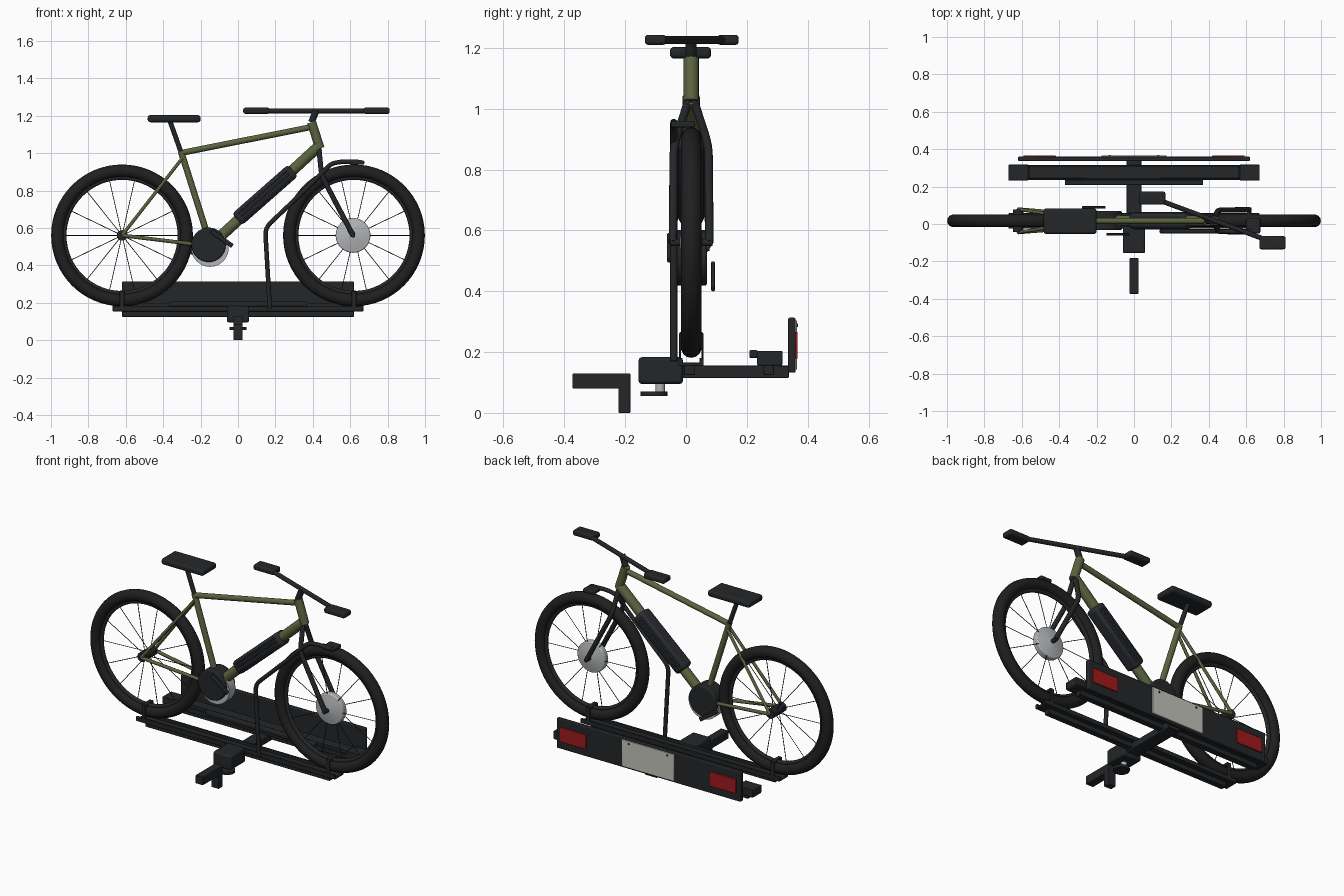
import bpy, math
from mathutils import Vector, Matrix

if "Cube" in bpy.data.objects:
    bpy.data.objects.remove(bpy.data.objects["Cube"])

def mat(name, c):
    m = bpy.data.materials.new(name)
    m.diffuse_color = (*c, 1)
    m.use_nodes = True
    m.node_tree.nodes["Principled BSDF"].inputs["Base Color"].default_value = m.diffuse_color
    return m

BLACK = mat("black", (0.017, 0.019, 0.021))
RUBBER = mat("rubber", (0.014, 0.014, 0.014))
OLIVE = mat("olive", (0.105, 0.125, 0.05))
SLATE = mat("slate", (0.022, 0.024, 0.03))
SILVER = mat("silver", (0.45, 0.46, 0.47))
PLATE = mat("plate", (0.55, 0.55, 0.5))
RED = mat("red", (0.35, 0.01, 0.012))
CY = 0.017  # bicycle centre plane

def finish(o, name, m, smooth=True):
    o.name = name
    o.data.materials.append(m)
    if smooth:
        bpy.ops.object.select_all(action='DESELECT')
        o.select_set(True)
        bpy.context.view_layer.objects.active = o
        bpy.ops.object.shade_smooth_by_angle(angle=math.radians(35))
    return o

def box(name, x, y, z, m=BLACK, bevel=0.003, seg=2):
    """Box from (min, max) pairs"""
    bpy.ops.mesh.primitive_cube_add(size=1, location=[sum(p) / 2 for p in (x, y, z)])
    o = bpy.context.object
    o.scale = [p[1] - p[0] for p in (x, y, z)]
    bpy.ops.object.transform_apply(location=False, rotation=False)
    if bevel:
        b = o.modifiers.new("bevel", 'BEVEL')
        b.width, b.segments = bevel, seg
    return finish(o, name, m)

def tube(name, a, b, r, m=BLACK, sides=20, r2=None):
    a, b = Vector(a), Vector(b)
    bpy.ops.mesh.primitive_cone_add(vertices=sides, radius1=r, radius2=r if r2 is None else r2,
                                    depth=(b - a).length, location=(a + b) / 2)
    o = bpy.context.object
    o.rotation_euler = (b - a).to_track_quat('Z', 'Y').to_euler()
    return finish(o, name, m)

def path(name, pts, r, m=BLACK):
    """Round bar through points, with softened corners"""
    pts = [Vector(p) for p in pts]
    out = [pts[0]]
    for p, c, n in zip(pts, pts[1:], pts[2:]):
        k = min(0.04, (p - c).length * .4, (n - c).length * .4)
        a, b = c + (p - c).normalized() * k, c + (n - c).normalized() * k
        out += [(a * (1 - t) ** 2 + c * 2 * t * (1 - t) + b * t * t) for t in (0, .25, .5, .75, 1)]
    out.append(pts[-1])
    cu = bpy.data.curves.new(name, 'CURVE')
    cu.dimensions = '3D'
    cu.bevel_depth, cu.bevel_resolution, cu.use_fill_caps = r, 4, True
    s = cu.splines.new('POLY')
    s.points.add(len(out) - 1)
    for q, v in zip(s.points, out):
        q.co = (*v, 1)
    o = bpy.data.objects.new(name, cu)
    bpy.context.collection.objects.link(o)
    bpy.ops.object.select_all(action='DESELECT')
    o.select_set(True)
    bpy.context.view_layer.objects.active = o
    bpy.ops.object.convert(target='MESH')
    return finish(bpy.context.object, name, m)

def ring(name, c, R, r, m, squash=1.0):
    bpy.ops.mesh.primitive_torus_add(major_radius=R, minor_radius=r, major_segments=64,
                                     minor_segments=14, location=c, rotation=(math.pi / 2, 0, 0))
    bpy.context.object.scale.z = squash
    return finish(bpy.context.object, name, m)

def disc(name, x, z, y0, y1, r, m):
    o = tube(name, (x, y0, z), (x, y1, z), r, m, 40)
    b = o.modifiers.new("bevel", 'BEVEL')
    b.width, b.segments, b.limit_method = 0.008, 3, 'ANGLE'
    return o

def slanted_box(name, a, b, y, wide, thick, m, bevel):
    """Box lying along the line a-b in the XZ plane"""
    a, b = Vector(a), Vector(b)
    d = b - a
    L = d.length
    o = box(name, (-L / 2, L / 2), (-wide / 2, wide / 2), (-thick / 2, thick / 2), m, bevel)
    o.location = ((a.x + b.x) / 2, y, (a.y + b.y) / 2)
    o.rotation_euler = (0, -math.atan2(d.y, d.x), 0)
    return o

# wheels
for nm, x in (("rear", -0.62), ("front", 0.62)):
    ring(nm + "_tyre", (x, CY, 0.56), 0.345, 0.034, RUBBER)
    ring(nm + "_rim", (x, CY, 0.56), 0.309, 0.012, BLACK)
    for i in range(14):
        a = i * math.tau / 14
        u = Vector((math.cos(a), 0, math.sin(a)))
        c = Vector((x, CY, 0.56))
        side = Vector((0, 0.022 if i % 2 else -0.022, 0))
        tube(nm + "_spoke", c + u * 0.02 + side, c + u * 0.305, 0.002, BLACK, 6)
disc("front_hub", 0.615, 0.56, CY - 0.02, CY + 0.02, 0.093, SILVER)
for s in (-1, 1):
    tube("front_hub_side", (0.615, CY + s * 0.018, 0.56), (0.615, CY + s * 0.036, 0.56), 0.09, SILVER, 40, 0.02)
tube("front_axle", (0.615, CY - 0.07, 0.56), (0.615, CY + 0.07, 0.56), 0.012)
tube("rear_hub", (-0.62, CY - 0.06, 0.56), (-0.62, CY + 0.06, 0.56), 0.028)

# frame
tube("seat_tube", (-0.305, CY, 1.01), (-0.15, CY, 0.52), 0.017, OLIVE)
tube("top_tube", (-0.308, CY, 1.0), (0.395, CY, 1.14), 0.016, OLIVE)
tube("down_tube", (0.43, CY, 1.035), (-0.11, CY, 0.54), 0.029, OLIVE)
tube("head_tube", (0.393, CY, 1.165), (0.438, CY, 1.025), 0.025, OLIVE)
for s in (-1, 1):
    tube("seat_stay", (-0.30, CY + s * 0.012, 0.97), (-0.62, CY + s * 0.062, 0.56), 0.009, OLIVE)
    tube("chain_stay", (-0.17, CY + s * 0.025, 0.505), (-0.62, CY + s * 0.062, 0.56), 0.010, OLIVE)
    path("fork_blade", [(0.432, CY + s * 0.008, 1.03), (0.447, CY + s * 0.057, 0.88),
                        (0.615, CY + s * 0.06, 0.56)], 0.014)
slanted_box("battery", (-0.005, 0.645), (0.294, 0.908), CY, 0.085, 0.082, SLATE, 0.018)
for k in (-0.022, 0.0, 0.022):
    d = Vector((0.66, -0.75)) * k
    slanted_box("battery_rib", (0.015 + d.x, 0.662 + d.y), (0.275 + d.x, 0.891 + d.y), CY, 0.093, 0.01, SLATE, 0.003)

# drive unit
disc("motor", -0.157, 0.51, CY - 0.05, CY + 0.052, 0.092, BLACK)
tube("chainring", (-0.15, CY - 0.03, 0.492), (-0.15, CY + 0.03, 0.492), 0.1, SILVER, 40)
slanted_box("near_crank", (-0.142, 0.583), (-0.03, 0.503), -0.055, 0.014, 0.024, BLACK, 0.004)
slanted_box("far_crank", (-0.273, 0.49), (-0.157, 0.408), 0.089, 0.012, 0.024, BLACK, 0.004)

# saddle and handlebar
tube("seat_post", (-0.303, CY, 1.0), (-0.365, CY, 1.175), 0.013)
box("seat", (-0.483, -0.2), (CY - 0.07, CY + 0.066), (1.165, 1.203), BLACK, 0.014, 4)
tube("stem", (0.393, CY, 1.165), (0.418, CY, 1.228), 0.018)
tube("handlebar", (0.1, 0.14, 1.226), (0.74, -0.097, 1.226), 0.013)
box("grip", (0.028, 0.168), (0.103, 0.173), (1.21, 1.243), BLACK, 0.01, 3)
box("grip", (0.67, 0.81), (-0.135, -0.065), (1.21, 1.243), BLACK, 0.01, 3)

# holding arm with hook over the front tyre
path("holding_arm", [(0.17, -0.04, 0.17), (0.145, -0.04, 0.6), (0.345, -0.04, 0.79),
                     (0.50, -0.04, 0.945), (0.56, -0.04, 0.955), (0.66, -0.04, 0.952)], 0.012)
box("arm_hook", (0.6, 0.675), (-0.05, 0.03), (0.938, 0.96), BLACK, 0.006)

# rack rails, cross beams and tyre cradles
for y0, y1, ym in ((-0.025, 0.058, 0.012), (0.235, 0.315, 0.272)):
    box("rail_floor", (-0.67, 0.67), (y0, y1), (0.154, 0.165))
    for a in (y0, y1 - 0.014):
        box("rail_lip", (-0.67, 0.67), (a, a + 0.014), (0.155, 0.181))
    box("rail_beam", (-0.62, 0.62), (ym - 0.018, ym + 0.018), (0.125, 0.155))
for s in (-1, 1):
    x = sorted((s * 0.565, s * 0.672))
    box("rail_end_cap", x, (0.233, 0.317), (0.158, 0.203))
    for y in (CY - 0.04, CY + 0.034):
        box("tyre_cradle", (s * 0.62 - 0.013, s * 0.62 + 0.013), (y, y + 0.007), (0.17, 0.262))
    box("cradle_strap", (s * 0.62 - 0.012, s * 0.62 + 0.012), (CY - 0.038, CY + 0.038), (0.248, 0.266))
box("rail_cover", (-0.56, 0.56), (0.243, 0.308), (0.165, 0.199))
box("release_bar", (-0.37, 0.37), (0.208, 0.236), (0.18, 0.207), BLACK, 0.006)
box("spine", (-0.04, 0.04), (-0.03, 0.338), (0.115, 0.155))

# coupling and tow bracket
box("coupling", (-0.06, 0.06), (-0.156, -0.01), (0.095, 0.183), BLACK, 0.01)
tube("knob_shaft", (0, -0.085, 0.06), (0, -0.085, 0.1), 0.016, SILVER)
tube("knob", (0, -0.105, 0.055), (0, -0.105, 0.07), 0.045, BLACK, 24)
box("tow_bar", (-0.025, 0.025), (-0.373, -0.183), (0.08, 0.13))
box("tow_leg", (-0.025, 0.025), (-0.222, -0.183), (0, 0.09))

# light board
box("light_board", (-0.62, 0.62), (0.336, 0.36), (0.132, 0.313), BLACK, 0.005)
box("number_plate", (-0.175, 0.175), (0.355, 0.365), (0.142, 0.304), PLATE, 0.002)
for s in (-1, 1):
    box("tail_light", (s * 0.505 - 0.087, s * 0.505 + 0.087), (0.355, 0.367), (0.178, 0.266), RED, 0.003)
    tube("plate_bolt", (s * 0.13, 0.36, 0.288), (s * 0.13, 0.368, 0.288), 0.006, BLACK, 10)
